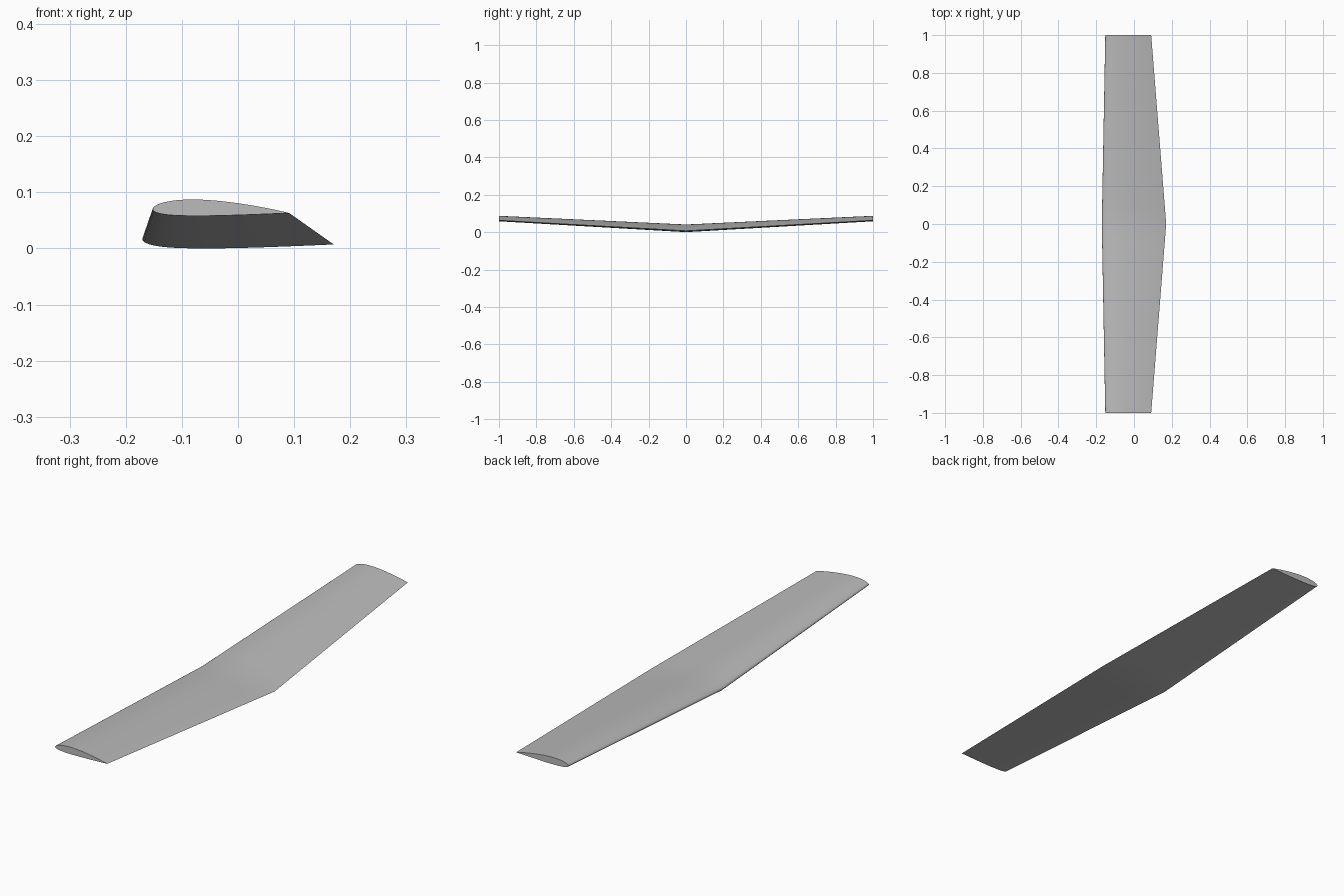
import bpy
import bmesh
from math import cos, pi, sqrt, radians

cube = bpy.data.objects.get("Cube")
if cube:
    bpy.data.objects.remove(cube, do_unlink=True)

ROOT_CHORD, TIP_CHORD = 0.341, 0.243
ROOT_LEAD, TIP_LEAD = -0.1705, -0.152   # leading edge x
RISE = 0.056                            # dihedral height at the tips
INCIDENCE = 0.029                       # nose-up slope of the section
CAMBER, CAMBER_POS, THICKNESS = 0.02, 0.4, 0.12
STEPS, BAYS = 32, 10


def surface(t, side):
    """Point of a unit-chord aerofoil; side is 1 for top, -1 for bottom."""
    half = 5 * THICKNESS * (0.2969 * sqrt(t) - 0.126 * t - 0.3516 * t**2
                            + 0.2843 * t**3 - 0.1036 * t**4)
    p = CAMBER_POS
    if t < p:
        line = CAMBER / p**2 * (2 * p * t - t * t)
    else:
        line = CAMBER / (1 - p)**2 * (1 - 2 * p + 2 * p * t - t * t)
    return t, line + side * half + (1 - t) * INCIDENCE


# Closed section: trailing edge, over the top, round the nose, back underneath
stations = [(1 - cos(pi * i / STEPS)) / 2 for i in range(STEPS + 1)]
section = [surface(t, 1) for t in reversed(stations)]
section += [surface(t, -1) for t in stations[1:-1]]
lowest = min(z for _, z in section)

# Loft the section from tip to tip
bm = bmesh.new()
rings = []
for k in range(-BAYS, BAYS + 1):
    y = k / BAYS
    s = abs(y)
    chord = ROOT_CHORD + (TIP_CHORD - ROOT_CHORD) * s
    lead = ROOT_LEAD + (TIP_LEAD - ROOT_LEAD) * s
    base = RISE * s - lowest * ROOT_CHORD
    rings.append([bm.verts.new((lead + u * chord, y, base + v * chord))
                  for u, v in section])
for a, b in zip(rings, rings[1:]):
    for i in range(len(section)):
        j = (i + 1) % len(section)
        bm.faces.new((a[i], a[j], b[j], b[i]))

# Flat tip caps
bm.faces.new(rings[0])
bm.faces.new(rings[-1])
bmesh.ops.recalc_face_normals(bm, faces=bm.faces)

mesh = bpy.data.meshes.new("wing")
bm.to_mesh(mesh)
bm.free()
wing = bpy.data.objects.new("wing", mesh)
bpy.context.collection.objects.link(wing)

# Plain grey finish
grey = bpy.data.materials.new("light grey")
grey.use_nodes = True
colour = (0.5, 0.5, 0.5, 1)
grey.diffuse_color = colour
grey.node_tree.nodes["Principled BSDF"].inputs["Base Color"].default_value = colour
mesh.materials.append(grey)

# Smooth skin with crisp tips and trailing edge
bpy.ops.object.select_all(action='DESELECT')
wing.select_set(True)
bpy.context.view_layer.objects.active = wing
bpy.ops.object.shade_smooth_by_angle(angle=radians(35))
